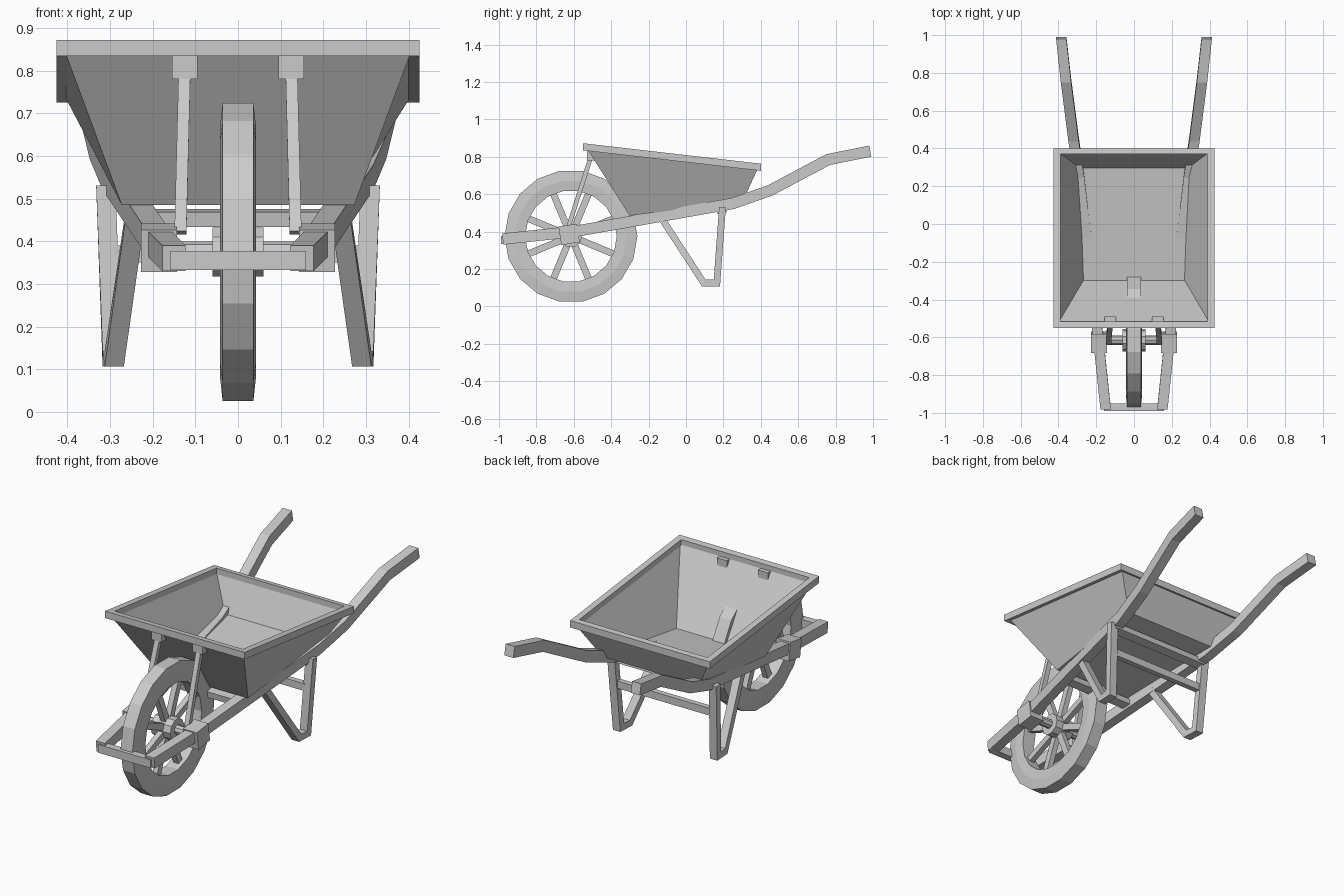
import bpy, bmesh
from math import sin, cos, pi
from mathutils import Vector, Matrix

cube = bpy.data.objects.get("Cube")
if cube:
    bpy.data.objects.remove(cube, do_unlink=True)

GREY = (0.6, 0.6, 0.6, 1)
grey = bpy.data.materials.new("plain grey")
grey.use_nodes = True
grey.diffuse_color = GREY
grey.node_tree.nodes["Principled BSDF"].inputs["Base Color"].default_value = GREY


def finish(name, bm, mirror=False):
    bmesh.ops.recalc_face_normals(bm, faces=bm.faces)
    mesh = bpy.data.meshes.new(name)
    bm.to_mesh(mesh)
    bm.free()
    mesh.materials.append(grey)
    obj = bpy.data.objects.new(name, mesh)
    bpy.context.collection.objects.link(obj)
    if mirror:
        obj.modifiers.new("other side", 'MIRROR')
    return obj


def loft(bm, rings, closed=False):
    """Skin a list of point rings; cap the ends unless closed."""
    rows = [[bm.verts.new(p) for p in ring] for ring in rings]
    n = len(rows[0])
    pairs = list(zip(rows, rows[1:]))
    if closed:
        pairs.append((rows[-1], rows[0]))
    else:
        bm.faces.new(rows[0])
        bm.faces.new(rows[-1])
    for a, b in pairs:
        for i in range(n):
            j = (i + 1) % n
            bm.faces.new((a[i], a[j], b[j], b[i]))


def beam(name, path, width, depth, mirror=True):
    """Mitred flat bar along a path that runs mainly in y and z."""
    pts = [Vector(p) for p in path]
    rings = []
    for i, p in enumerate(pts):
        ahead = pts[min(i + 1, len(pts) - 1)] - pts[max(i, 0)]
        back = p - pts[max(i - 1, 0)]
        dirs = [Vector((0, d.y, d.z)).normalized() for d in (back, ahead) if d.length > 0]
        t = sum(dirs, Vector()).normalized()
        n = Vector((0, -t.z, t.y)) * depth / 2 / t.dot(dirs[0])
        s = Vector((width / 2, 0, 0))
        rings.append([p + s + n, p - s + n, p - s - n, p + s - n])
    bm = bmesh.new()
    loft(bm, rings)
    return finish(name, bm, mirror)


def box(name, centre, size, tilt=0, mirror=False):
    bm = bmesh.new()
    m = Matrix.Translation(centre) @ Matrix.Rotation(tilt, 4, 'X') @ Matrix.Diagonal((*size, 1))
    bmesh.ops.create_cube(bm, size=1, matrix=m)
    return finish(name, bm, mirror)


def rod(name, x0, x1, y, z, radius, sides, mirror=False):
    bm = bmesh.new()
    m = Matrix.Translation(((x0 + x1) / 2, y, z)) @ Matrix.Rotation(pi / 2, 4, 'Y')
    bmesh.ops.create_cone(bm, cap_ends=True, segments=sides, radius1=radius,
                          radius2=radius, depth=abs(x1 - x0), matrix=m)
    return finish(name, bm, mirror)


# Tray: thin sloping walls down to a smaller floor
def rim_z(y):
    return 0.855 - 0.115 * (y + 0.54)


def rim_ring(x, y0, y1, dz):
    return [Vector((sx * x, y, rim_z(y) + dz))
            for sx, y in ((-1, y0), (1, y0), (1, y1), (-1, y1))]


bm = bmesh.new()
top = [bm.verts.new(p) for p in rim_ring(0.405, -0.53, 0.385, 0)]
floor = [bm.verts.new(p) for p in ((-0.27, -0.3, 0.49), (0.27, -0.3, 0.49),
                                   (0.29, 0.3, 0.565), (-0.29, 0.3, 0.565))]
bm.faces.new(floor)
for i in range(4):
    j = (i + 1) % 4
    bm.faces.new((top[i], top[j], floor[j], floor[i]))
tray = finish("tray", bm)
shell = tray.modifiers.new("sheet thickness", 'SOLIDIFY')
shell.thickness = 0.012
shell.offset = 0

# Rolled rim round the tray opening
bm = bmesh.new()
loft(bm, [rim_ring(0.425, -0.55, 0.4, 0.016), rim_ring(0.39, -0.515, 0.37, 0.016),
          rim_ring(0.39, -0.515, 0.37, -0.016), rim_ring(0.425, -0.55, 0.4, -0.022)], True)
finish("tray_rim", bm)

# Long rails that bend up into the handles
beam("rail_and_handle", [(0.15, -0.98, 0.36), (0.19, -0.6, 0.4), (0.29, 0.25, 0.55),
                         (0.32, 0.45, 0.62), (0.36, 0.76, 0.785), (0.385, 0.985, 0.83)],
     0.055, 0.06)
box("front_crossbar", (0, -0.97, 0.355), (0.32, 0.04, 0.045))

# Wheel: flat-sided tyre, spokes, hub and axle
AXLE_Y, AXLE_Z, SIDES = -0.615, 0.375, 18
bm = bmesh.new()
section = ((-0.038, 0.245), (0.038, 0.245), (0.042, 0.3), (0.036, 0.355),
           (-0.036, 0.355), (-0.042, 0.3))
loft(bm, [[(x, AXLE_Y + r * cos(2 * pi * k / SIDES), AXLE_Z + r * sin(2 * pi * k / SIDES))
           for x, r in section] for k in range(SIDES)], True)
finish("wheel_tyre", bm)
for k in range(8):
    a = pi / 8 + k * pi / 4
    box(f"spoke_{k + 1}", (0, AXLE_Y + 0.15 * cos(a), AXLE_Z + 0.15 * sin(a)),
        (0.03, 0.21, 0.036), a)
rod("wheel_hub", -0.06, 0.06, AXLE_Y, AXLE_Z, 0.06, 10)
rod("axle", -0.2, 0.2, AXLE_Y, AXLE_Z, 0.025, 8)
box("axle_bracket", (0.185, AXLE_Y - 0.01, 0.385), (0.085, 0.1, 0.1), 0.15, True)

# Struts from the axle brackets to the front rim
beam("tray_strut", [(0.135, -0.63, 0.42), (0.125, -0.505, 0.81)], 0.028, 0.024)
box("strut_plate", (0.125, -0.51, 0.81), (0.06, 0.04, 0.06), 0, True)

# Legs: sloping front bar, short foot, upright back bar
beam("leg", [(0.24, -0.13, 0.47), (0.29, 0.095, 0.125), (0.295, 0.165, 0.125),
             (0.31, 0.195, 0.53)], 0.045, 0.036)
box("leg_crossbar", (0, 0.18, 0.37), (0.58, 0.03, 0.04))
box("floor_crossbar_back", (0, 0.19, 0.515), (0.6, 0.05, 0.035), 0.15)
box("floor_crossbar_front", (0, -0.3, 0.455), (0.44, 0.05, 0.035), 0.15)
